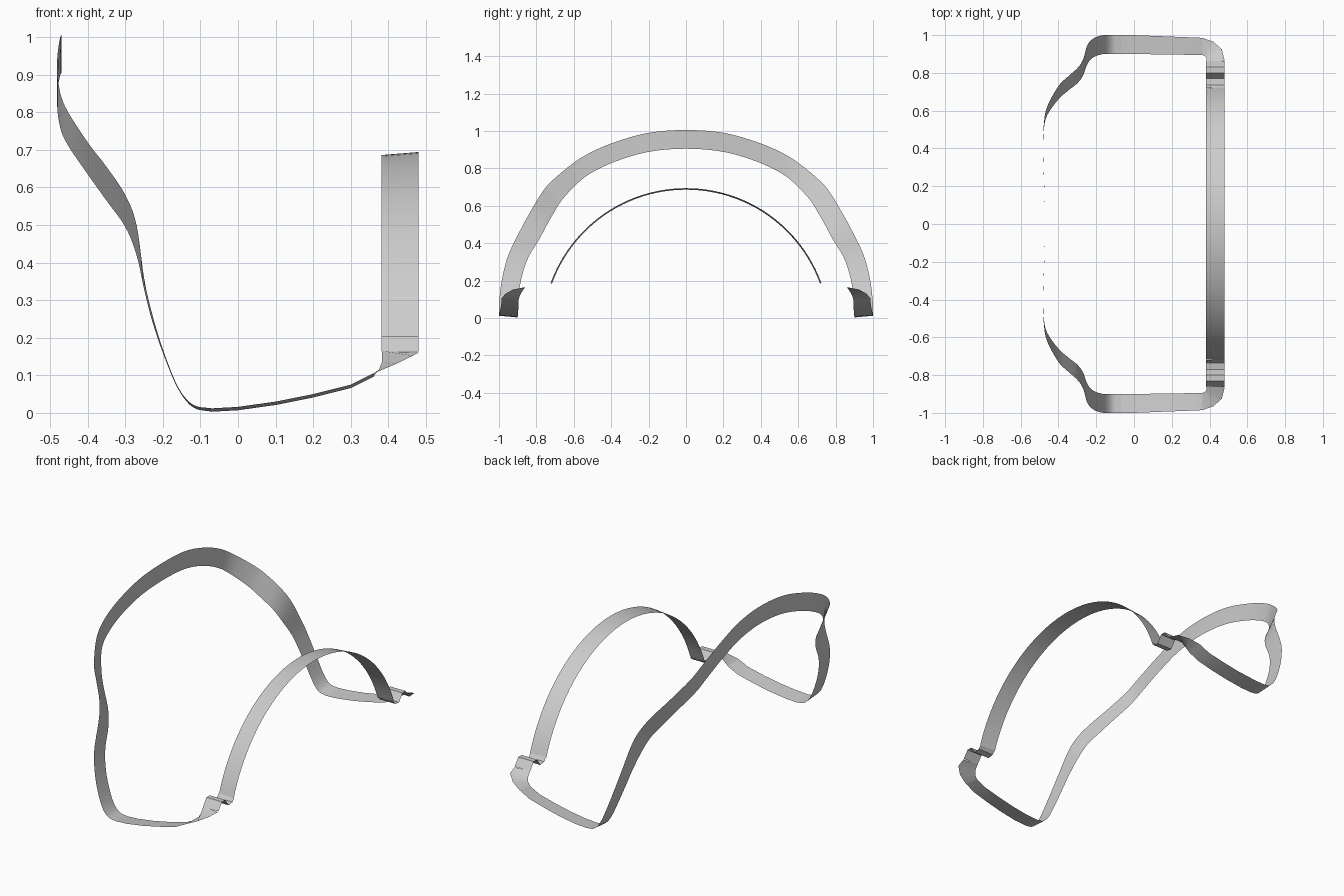
import bpy
import math
from mathutils import Vector

if "Cube" in bpy.data.objects:
    bpy.data.objects.remove(bpy.data.objects["Cube"], do_unlink=True)

grey = bpy.data.materials.new("plain grey")
grey.use_nodes = True
colour = (0.6, 0.6, 0.6, 1)
grey.diffuse_color = colour
grey.node_tree.nodes["Principled BSDF"].inputs["Base Color"].default_value = colour


def smooth_path(points, steps):
    """Catmull-Rom curve through the points."""
    pts = [Vector(p) for p in points]
    # mirrored point ahead of the start keeps the band level across y = 0
    before = Vector((pts[1].x, -pts[1].y, pts[1].z))
    pts = [before] + pts + [2 * pts[-1] - pts[-2]]
    path = []
    for a, b, c, d in zip(pts, pts[1:], pts[2:], pts[3:]):
        for i in range(steps):
            t = i / steps
            path.append(0.5 * (2 * b + (c - a) * t + (2 * a - 5 * b + 4 * c - d) * t ** 2
                               + (3 * b - a - 3 * c + d) * t ** 3))
    return path + [pts[-2]]


def ribbon(name, outer, inner, angle):
    """Thin band between two edges, mirrored front to back."""
    verts = [tuple(p) for pair in zip(outer, inner) for p in pair]
    faces = [(i, i + 1, i + 3, i + 2) for i in range(0, len(verts) - 2, 2)]
    mesh = bpy.data.meshes.new(name)
    mesh.from_pydata(verts, [], faces)
    mesh.materials.append(grey)
    obj = bpy.data.objects.new(name, mesh)
    bpy.context.collection.objects.link(obj)
    mirror = obj.modifiers.new("front half", "MIRROR")
    mirror.use_axis = (False, True, False)
    mirror.merge_threshold = 0.0005
    bpy.ops.object.select_all(action="DESELECT")
    obj.select_set(True)
    bpy.context.view_layer.objects.active = obj
    bpy.ops.object.shade_smooth_by_angle(angle=math.radians(angle))
    return obj


# Tall rear hoop: x, then outer y and z, then inner y and z
hoop = [
    (-.47, 0, 1.005, 0, .905),
    (-.475, .2, .99, .19, .89),
    (-.481, .38, .94, .355, .845),
    (-.478, .52, .88, .49, .785),
    (-.46, .62, .815, .575, .725),
    (-.4, .73, .72, .66, .635),
    (-.35, .78, .655, .705, .565),
    (-.3, .825, .58, .745, .495),
    (-.27, .87, .5, .785, .42),
    (-.25, .94, .36, .84, .33),
    (-.23, .97, .27, .87, .25),
    (-.2, .99, .17, .89, .16),
    (-.16, 1, .07, .9, .065),
    (-.12, 1, .022, .9, .015),
    (-.07, 1, .012, .9, .003),
]
ribbon("rear_hoop",
       smooth_path([(x, y, z) for x, y, z, _, _ in hoop], 5),
       smooth_path([(x, y, z) for x, _, _, y, z in hoop], 5), 60)

# Low side rails rising gently towards the corners
rail = [(-.07, .012), (0, .016), (.1, .03), (.2, .05), (.3, .075), (.36, .105)]
ribbon("side_rail",
       [(x, 1 - max(x, 0) * .04, z) for x, z in rail],
       [(x, .9 - max(x, 0) * .015, z - .009) for x, z in rail], 60)

# Creased corners, folded round a tight inner edge
ribbon("folded_corner",
       [(.36, .986, .105), (.42, .965, .13), (.465, .925, .152), (.48, .865, .16)],
       [(.36, .895, .096), (.375, .89, .115), (.383, .88, .135), (.383, .86, .165)], 20)

# Raised clip steps between corner and arch
steps = [(.862, .163), (.83, .205), (.8, .205), (.77, .163), (.735, .168), (.72, .187)]
ribbon("clip_step",
       [(.48, y, z) for y, z in steps],
       [(.382, y, z) for y, z in steps], 20)

# Round arch over the open side
radius, centre = .766, -.076
end = math.asin(.72 / radius)
angles = [end * i / 24 for i in range(25)]


def arc(x, r):
    return [(x, r * math.sin(a), centre + r * math.cos(a)) for a in angles]


ribbon("front_arch", arc(.48, radius + .004), arc(.382, radius - .004), 40)
